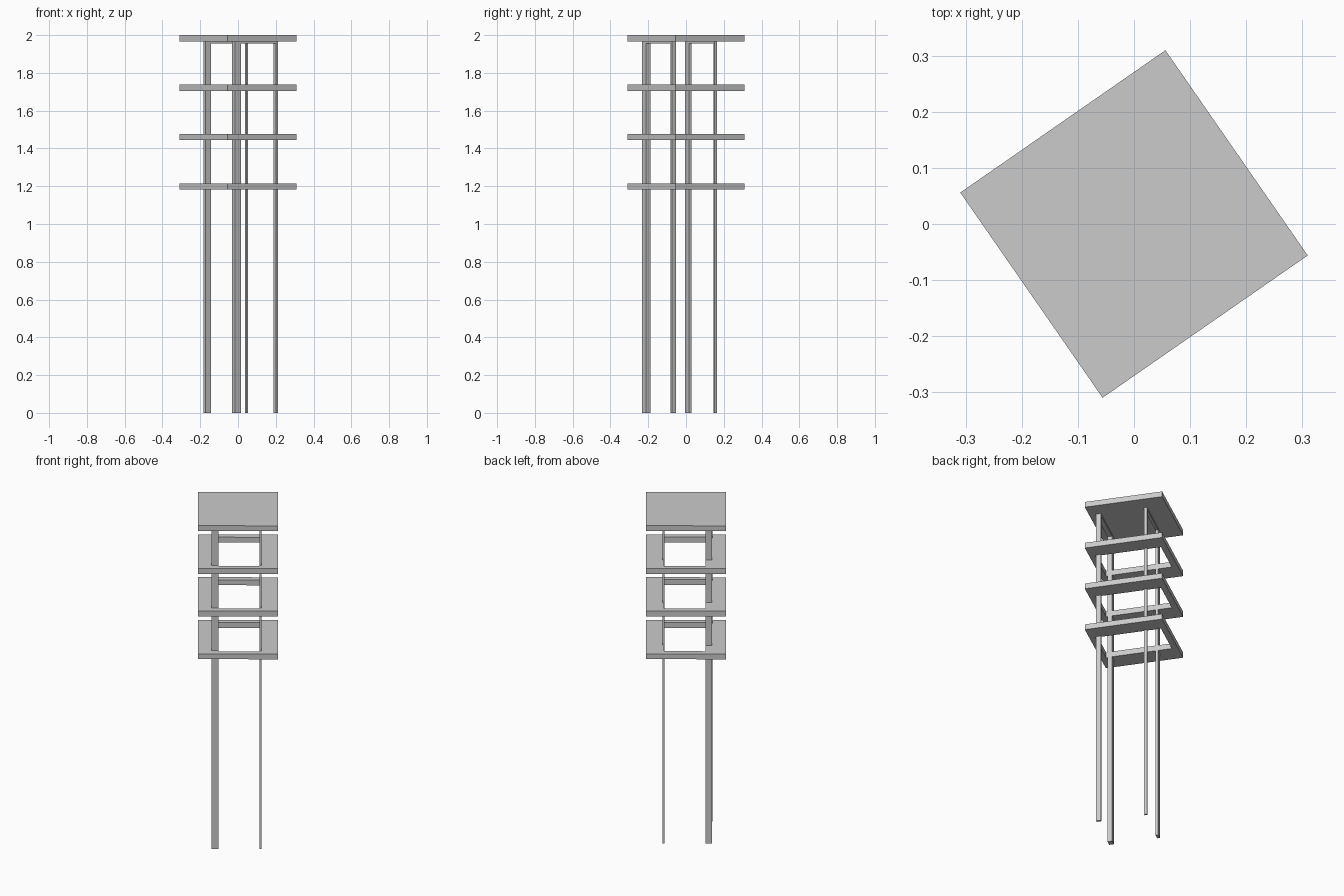
import bpy
import bmesh
import math
from mathutils import Matrix

if "Cube" in bpy.data.objects:
    bpy.data.objects.remove(bpy.data.objects["Cube"])

ROT = Matrix.Rotation(math.radians(34.75), 4, 'Z')
HALF = 0.2225          # half the shelf side
T = 0.033              # shelf thickness


def finish(bm, name):
    bmesh.ops.recalc_face_normals(bm, faces=bm.faces)
    bm.transform(ROT)
    me = bpy.data.meshes.new(name)
    bm.to_mesh(me)
    bm.free()
    ob = bpy.data.objects.new(name, me)
    bpy.context.collection.objects.link(ob)
    return ob


def box(name, x0, x1, y0, y1, z0, z1):
    bm = bmesh.new()
    bmesh.ops.create_cube(bm, size=1)
    bm.transform(Matrix.Translation(((x0 + x1) / 2, (y0 + y1) / 2, (z0 + z1) / 2))
                 @ Matrix.Diagonal((x1 - x0, y1 - y0, z1 - z0, 1)))
    return finish(bm, name)


def frame(name, hole, z0, z1):
    """Square board with a rectangular opening."""
    def corners(x0, x1, y0, y1):
        return [bm.verts.new((x, y, z0)) for x, y in
                ((x0, y0), (x1, y0), (x1, y1), (x0, y1))]
    bm = bmesh.new()
    outer = corners(-HALF, HALF, -HALF, HALF)
    inner = corners(*hole)
    for i in range(4):
        j = (i + 1) % 4
        bm.faces.new((outer[i], outer[j], inner[j], inner[i]))
    ext = bmesh.ops.extrude_face_region(bm, geom=bm.faces[:], use_keep_orig=True)
    for g in ext['geom']:
        if isinstance(g, bmesh.types.BMVert):
            g.co.z = z1
    return finish(bm, name)


# Solid top board
box("top_board", -HALF, HALF, -HALF, HALF, 2 - T, 2)

# Three open shelves
for i, top in enumerate((1.738, 1.477, 1.215)):
    frame(f"shelf_frame_{i + 1}", (-0.108, 0.121, -0.19, 0.188), top - T, top)

# Front and back leg pairs, each joined by a thin rail under the top
for side, y0, y1 in (("front", -0.182, -0.155), ("back", 0.094, 0.110)):
    box(f"{side}_left_leg", -0.145, -0.108, y0, y1, 0, 2 - T)
    box(f"{side}_right_leg", 0.120, 0.131, y0, y1, 0, 2 - T)
    box(f"{side}_rail", -0.108, 0.120, y0, y1, 1.955, 2 - T)
